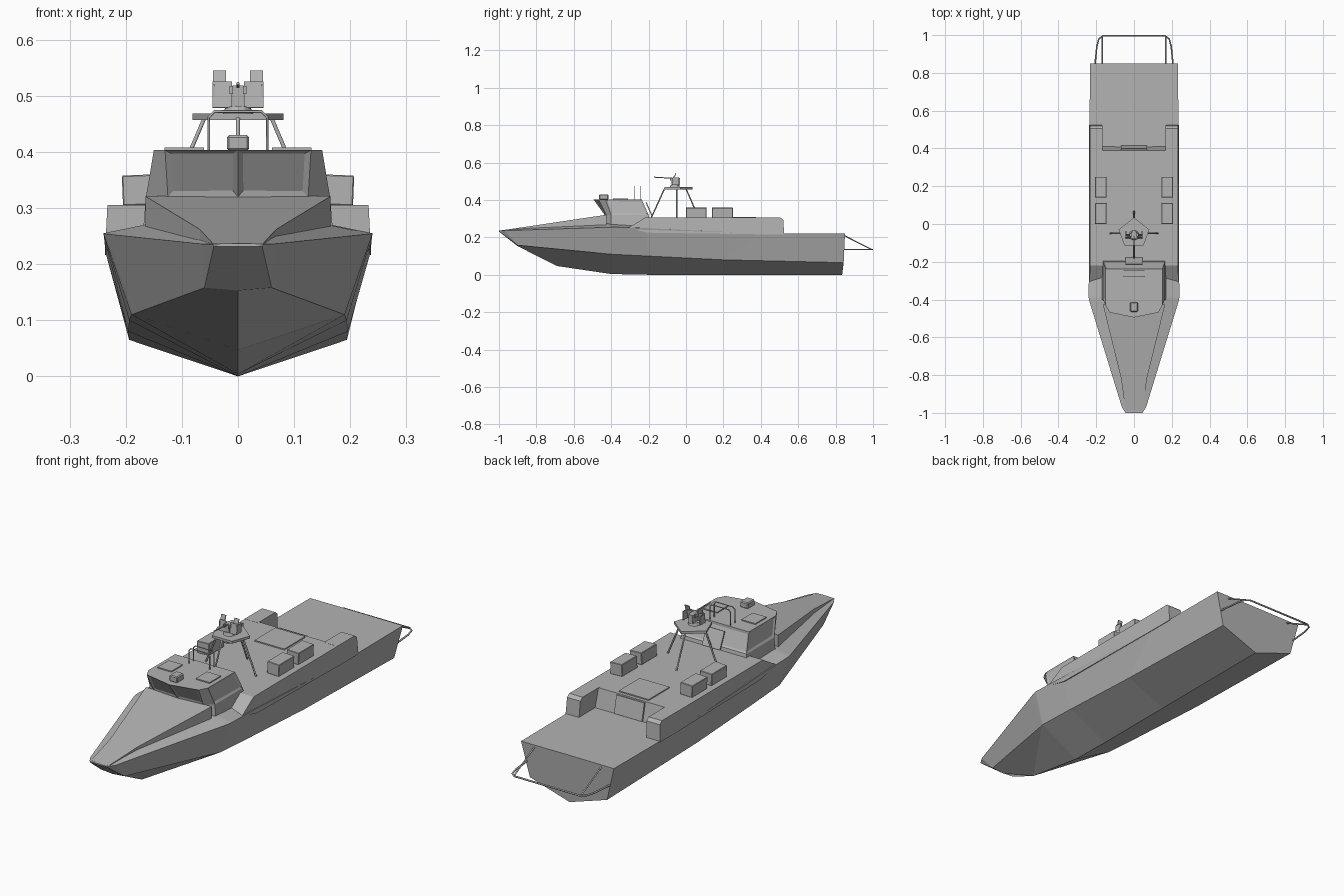
import bpy
import bmesh
from mathutils import Vector

cube = bpy.data.objects.get("Cube")
if cube:
    bpy.data.objects.remove(cube, do_unlink=True)

grey = bpy.data.materials.new("naval_grey")
grey.use_nodes = True
grey.diffuse_color = (0.45, 0.45, 0.45, 1)
grey.node_tree.nodes["Principled BSDF"].inputs["Base Color"].default_value = (0.45, 0.45, 0.45, 1)


def finish(name, bm):
    bmesh.ops.recalc_face_normals(bm, faces=bm.faces[:])
    mesh = bpy.data.meshes.new(name)
    bm.to_mesh(mesh)
    bm.free()
    mesh.materials.append(grey)
    obj = bpy.data.objects.new(name, mesh)
    bpy.context.collection.objects.link(obj)
    return obj


def loft(rings):
    """Skin closed rings of equal length and cap both ends."""
    bm = bmesh.new()
    rows = [[bm.verts.new(p) for p in ring] for ring in rings]
    n = len(rows[0])
    for a, b in zip(rows, rows[1:]):
        for i in range(n):
            j = (i + 1) % n
            bm.faces.new((a[i], a[j], b[j], b[i]))
    bm.faces.new(rows[0])
    bm.faces.new(rows[-1])
    return bm


def box(name, centre, size, tilt=0.0, bevel=0.0):
    bm = bmesh.new()
    bmesh.ops.create_cube(bm, size=1)
    bmesh.ops.scale(bm, vec=size, verts=bm.verts)
    if bevel:
        bmesh.ops.bevel(bm, geom=bm.edges[:], offset=bevel, segments=1, affect='EDGES')
    obj = finish(name, bm)
    obj.location = centre
    obj.rotation_euler.x = tilt
    return obj


def side_prism(name, profile, x0, x1, taper=0.05):
    """Extrude a (y, z) profile across x, leaning inwards with height."""
    def lean(x, z):
        return x - (1 if x > 0 else -1) * taper * (z - 0.22)
    return finish(name, loft([[(lean(x, z), y, z) for y, z in profile] for x in (x0, x1)]))


def slab(name, outline, z0, z1):
    return finish(name, loft([[(x, y, z) for x, y in outline] for z in (z0, z1)]))


def tube(name, points, radius):
    curve = bpy.data.curves.new(name, 'CURVE')
    curve.dimensions = '3D'
    curve.bevel_depth = radius
    curve.bevel_resolution = 1
    curve.use_fill_caps = True
    spline = curve.splines.new('POLY')
    spline.points.add(len(points) - 1)
    for point, co in zip(spline.points, points):
        point.co = (*co, 1)
    curve.materials.append(grey)
    obj = bpy.data.objects.new(name, curve)
    bpy.context.collection.objects.link(obj)
    return obj


def mirrored(half):
    """Complete a ring from its +x half; the first point may lie on the centre."""
    return half + [(-x, y, z) for x, y, z in reversed(half) if x > 0]


# Hull: keel, chine, deck edge and deck crown at each station
stations = [
    ((0, -1, .231), (.043, -1, .232), (.045, -1, .236), (0, -1, .237)),
    ((0, -.9, .153), (.06, -.9, .158), (.064, -.97, .236), (0, -.97, .239)),
    ((0, -.69, .047), (.187, -.41, .111), (.236, -.41, .254), (0, -.41, .304)),
    ((0, -.4, .004), (.19, -.4, .11), (.24, -.39, .255), (0, -.39, .304)),
    ((0, -.2, 0), (.194, -.2, .1), (.239, -.22, .25), (0, -.22, .29)),
    ((0, .2, 0), (.196, .2, .08), (.236, .4, .22), (0, .4, .221)),
    ((0, .835, 0), (.194, .843, .065), (.233, .85, .22), (0, .85, .221)),
]
rings = []
for keel, chine, edge, crown in stations:
    port = [(-x, y, z) for x, y, z in (edge, chine)]
    rings.append([keel, chine, edge, crown] + port)
finish("hull", loft(rings))

# Raised foredeck wedge running up to the cabin
fore = [(-.99, .045, .237), (-.82, .068, .262), (-.425, .165, .321)]
finish("foredeck", loft([[(-x, y, .23), (x, y, .23), (x, y, z), (-x, y, z)] for y, x, z in fore]))

# Main deck block with forward ramps, and the two aft wings
side_prism("main_deck", [(-.31, .25), (-.22, .305), (.39, .305), (.41, .216), (-.2, .225)], -.237, .237)
for s, label in ((1, "left"), (-1, "right")):
    side_prism(label + "_aft_wing",
               [(.38, .216), (.38, .3055), (.505, .3055), (.52, .293), (.525, .216)],
               s * .17, s * .237)

# Cabin with reverse-raked front and recessed panels
levels = [
    (.25, (0, -.435), (.125, -.427), (.170, -.40), (.170, -.185)),
    (.32, (0, -.435), (.125, -.427), (.164, -.40), (.164, -.200)),
    (.403, (0, -.495), (.130, -.468), (.150, -.43), (.150, -.237)),
]
bm = loft([mirrored([(x, y, z) for x, y in pts]) for z, *pts in levels])
bm.normal_update()
bmesh.ops.recalc_face_normals(bm, faces=bm.faces[:])
panels = [f for f in bm.faces
          if f.calc_center_median().z > .33 and abs(f.normal.z) < .9 and f.calc_area() > .005]
bmesh.ops.inset_individual(bm, faces=panels, thickness=.014, depth=-.004)
finish("cabin", bm)
box("cabin_door", (0, -.197, .35), (.09, .006, .08), .42)

# Roof fittings
box("roof_box", (0, -.44, .416), (.04, .05, .028), bevel=.004)
for s, label in ((1, "left"), (-1, "right")):
    box(label + "_roof_hatch", (s * .096, -.35, .405), (.07, .08, .006))
for i, y in enumerate((-.277, -.245)):
    tube("roof_hoop_%d" % i,
         [(-.052, y, .40), (-.052, y, .462), (-.042, y, .472),
          (.042, y, .472), (.052, y, .462), (.052, y, .40)], .0025)

# Deck crates, hatch and aft door
for s, label in ((1, "left"), (-1, "right")):
    for y, end in ((.055, "front"), (.195, "rear")):
        crate = box("%s_%s_crate" % (label, end), (s * .176, y, .332), (.06, .11, .054), bevel=.002)
        crate.rotation_euler.y = s * .04
box("deck_hatch", (0, .30, .307), (.15, .15, .006))
box("aft_door", (0, .404, .262), (.14, .008, .08), .22)

# Mast: five-sided platform on four splayed legs
slab("mast_platform", [(0, .035), (.081, -.03), (.05, -.115), (-.05, -.115), (-.081, -.03)], .457, .468)
legs = [((.06, -.05, .46), (.128, -.05, .30)), ((-.06, -.05, .46), (-.128, -.05, .30)),
        ((0, -.115, .46), (0, -.188, .30)), ((0, .0, .46), (0, .07, .30))]
for i, (top, foot) in enumerate(legs):
    tube("mast_leg_%d" % i, [top, foot], .004)

# Gun mount with split shield
bm = bmesh.new()
bmesh.ops.create_cone(bm, cap_ends=True, segments=12, radius1=.027, radius2=.022, depth=.014)
finish("gun_pedestal", bm).location = (0, -.06, .474)
box("gun_body", (0, -.055, .498), (.02, .045, .04))
tube("gun_barrel", [(0, -.04, .514), (0, -.172, .522)], .003)
for s, label in ((1, "left"), (-1, "right")):
    box(label + "_gun_shield", (s * .028, -.07, .502), (.034, .004, .047), -.15)
    box(label + "_shield_horn", (s * .033, -.058, .533), (.023, .004, .024), -.3)
    box(label + "_shield_cheek", (s * .043, -.055, .50), (.004, .035, .04))
    box(label + "_gun_cradle", (s * .012, -.065, .51), (.006, .04, .014))

# Stern rail with diagonal struts
half = [(.207, .84, .135), (.197, .94, .135), (.186, .98, .135), (.165, .996, .135)]
tube("stern_rail", half + [(-x, y, z) for x, y, z in reversed(half)], .004)
for s, label in ((1, "left"), (-1, "right")):
    tube(label + "_rail_strut", [(s * .168, .845, .21), (s * .168, .99, .137)], .0035)
